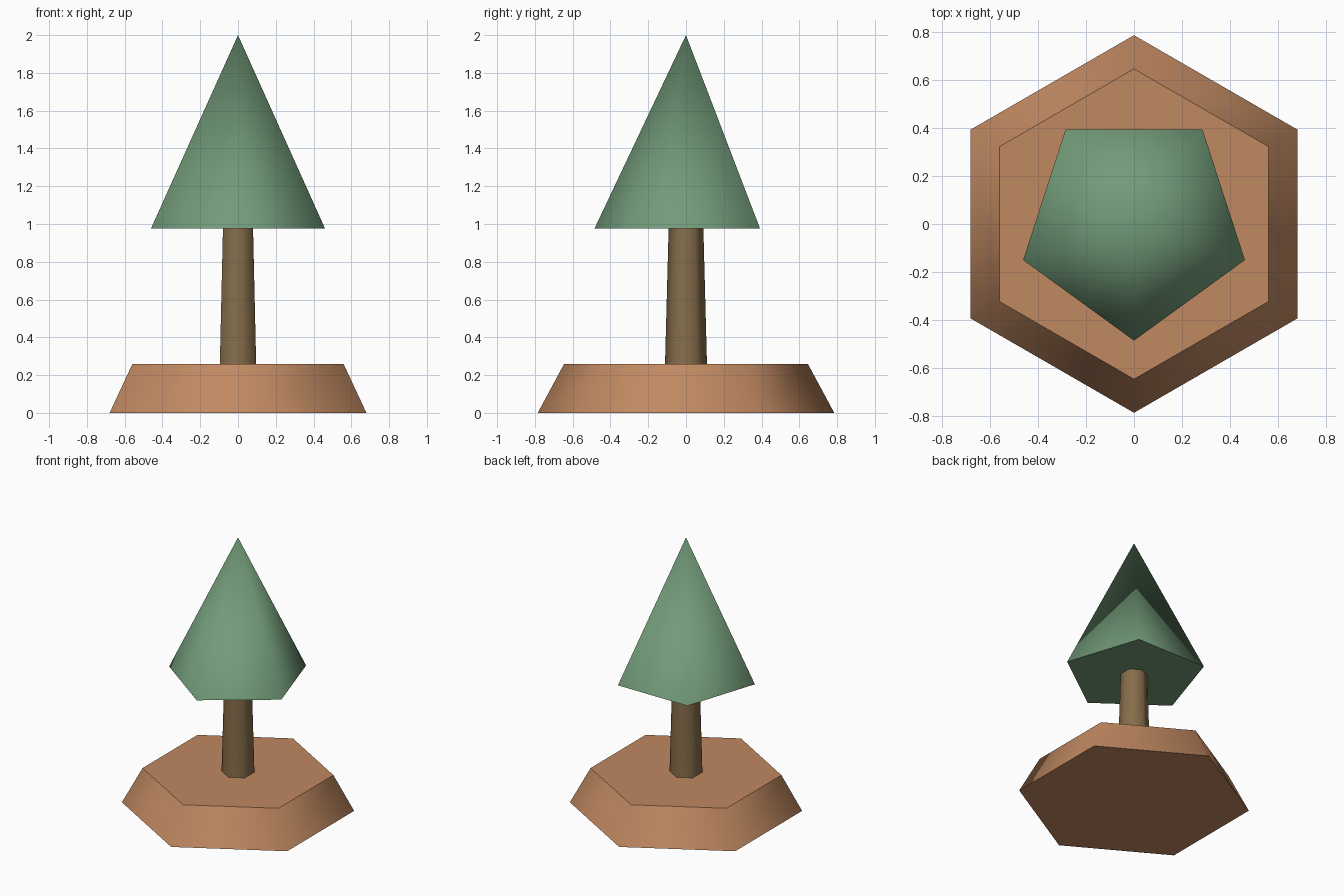
import bpy, bmesh, math

if "Cube" in bpy.data.objects:
    bpy.data.objects.remove(bpy.data.objects["Cube"])


def material(name, rgb):
    m = bpy.data.materials.new(name)
    m.diffuse_color = (*rgb, 1)
    m.use_nodes = True
    m.node_tree.nodes["Principled BSDF"].inputs["Base Color"].default_value = m.diffuse_color
    return m


def tapered_prism(name, sides, r0, r1, z0, z1, mat):
    """Smooth-sided prism with flat caps, one corner facing the front (-y)."""
    bm = bmesh.new()

    def ring(r, z):
        if r == 0:
            return [bm.verts.new((0, 0, z))] * sides
        step = 2 * math.pi / sides
        return [bm.verts.new((r * math.sin(i * step), -r * math.cos(i * step), z))
                for i in range(sides)]

    low, high = ring(r0, z0), ring(r1, z1)
    for i in range(sides):
        j = (i + 1) % sides
        corners = [low[i], low[j], high[j]]
        if r1:
            corners.append(high[i])
        bm.faces.new(corners).smooth = True
    caps = [bm.faces.new(low[::-1])]
    if r1:
        caps.append(bm.faces.new(high))
    for cap in caps:
        for e in cap.edges:
            e.smooth = False
    mesh = bpy.data.meshes.new(name)
    bm.to_mesh(mesh)
    bm.free()
    mesh.materials.append(mat)
    obj = bpy.data.objects.new(name, mesh)
    bpy.context.collection.objects.link(obj)
    return obj


soil = material("soil", (0.53, 0.25, 0.12))
bark = material("bark", (0.24, 0.155, 0.07))
leaf = material("leaf", (0.17, 0.33, 0.19))

# Hexagonal earth mound
tapered_prism("ground_base", 6, 0.785, 0.645, 0.0, 0.26, soil)
# Hexagonal trunk
tapered_prism("trunk", 6, 0.111, 0.092, 0.26, 0.977, bark)
# Five-sided foliage cone
tapered_prism("foliage", 5, 0.485, 0, 0.975, 2.0, leaf)
